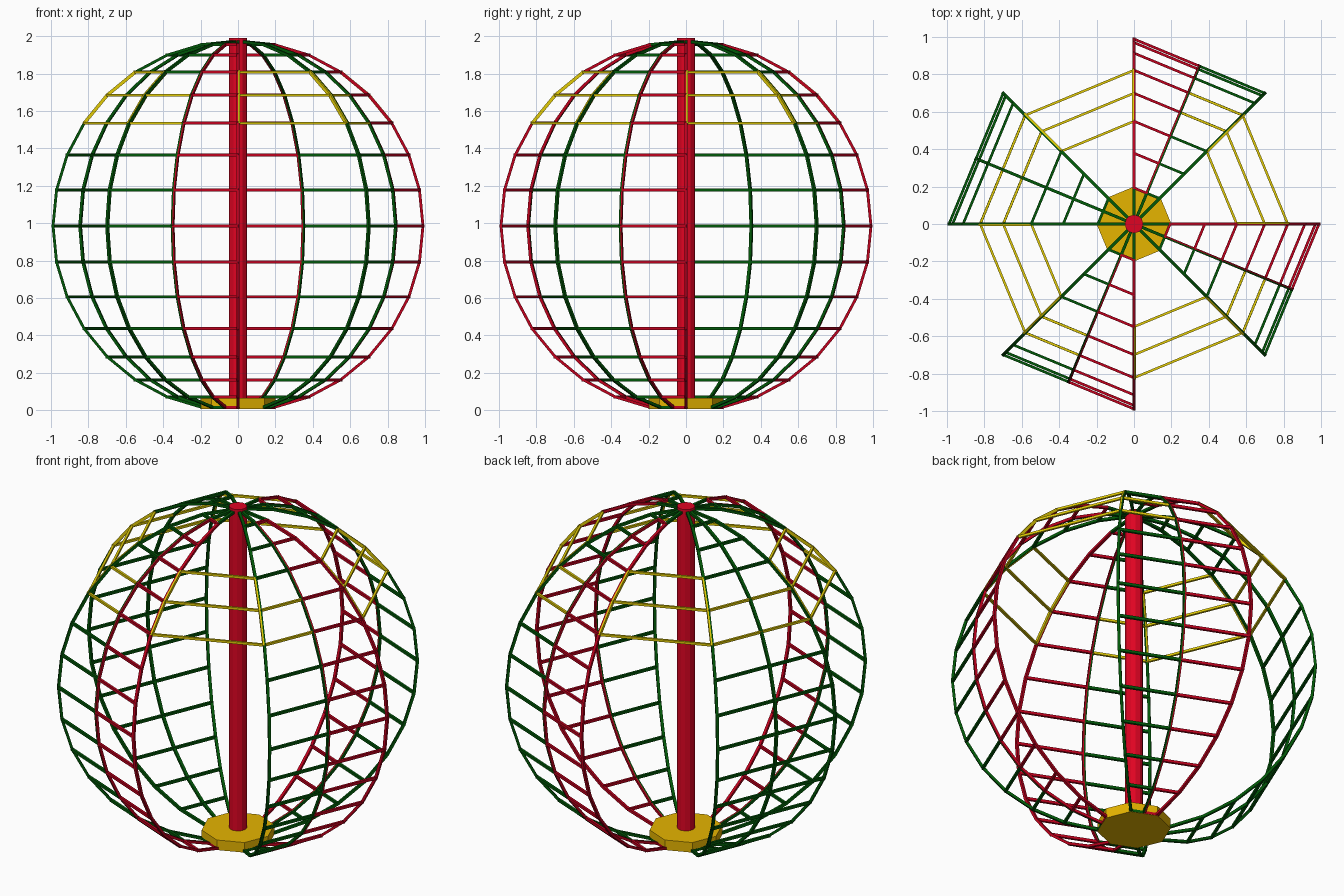
import bpy, bmesh, math
from mathutils import Vector

cube = bpy.data.objects.get("Cube")
if cube:
    bpy.data.objects.remove(cube, do_unlink=True)

RADIUS, CENTRE, STEPS = 0.989, 0.985, 16


def material(name, colour):
    m = bpy.data.materials.new(name)
    m.use_nodes = True
    m.diffuse_color = (*colour, 1)
    m.node_tree.nodes["Principled BSDF"].inputs["Base Color"].default_value = (*colour, 1)
    return m


POLE_RED = material("bright red", (0.74, 0.001, 0.016))
RED = material("crimson", (0.53, 0.0, 0.012))
GREEN = material("dark green", (0.0, 0.095, 0.002))
GOLD = material("gold", (0.79, 0.46, 0.0))
YELLOW = material("yellow", (0.76, 0.60, 0.002))


def finish(bm, name, mat):
    bmesh.ops.recalc_face_normals(bm, faces=bm.faces)
    mesh = bpy.data.meshes.new(name)
    bm.to_mesh(mesh)
    bm.free()
    mesh.materials.append(mat)
    obj = bpy.data.objects.new(name, mesh)
    bpy.context.collection.objects.link(obj)


def bar(bm, a, b, side, wide, thick):
    """Square bar from a to b, with its width along side."""
    along = (b - a).normalized()
    up = along.cross(side).normalized()
    a, b = a - along * thick * 0.3, b + along * thick * 0.3
    ring = [(-1, -1), (1, -1), (1, 1), (-1, 1)]
    ends = [[bm.verts.new(p + side * wide / 2 * u + up * thick / 2 * v) for u, v in ring]
            for p in (a, b)]
    bm.faces.new(ends[0])
    bm.faces.new(ends[1])
    for i in range(4):
        j = (i + 1) % 4
        bm.faces.new((ends[0][i], ends[0][j], ends[1][j], ends[1][i]))


def corner(k, degrees):
    """Point on the globe at latitude step k."""
    t, a = math.pi * k / STEPS, math.radians(degrees)
    r = RADIUS * math.sin(t)
    return Vector((r * math.cos(a), r * math.sin(a), CENTRE + RADIUS * math.cos(t)))


def rail(name, mat, path, side, shift, wide=0.008, thick=0.015):
    """Rail moved sideways by shift."""
    bm = bmesh.new()
    for a, b in zip(path, path[1:]):
        bar(bm, a + side * shift, b + side * shift, side, wide, thick)
    finish(bm, name, mat)


def edge_rail(name, mat, path, degrees, inward):
    """Panel edge: green spoke at the top, and yellow on the open side of the hoops."""
    a = math.radians(degrees)
    side = Vector((math.sin(a), -math.cos(a), 0)) * inward
    rail(name + "_inner", mat, path[1:], side, 0.004)
    rail(name + "_outer_upper", mat, path[1:4], side, -0.004)
    rail(name + "_outer_hoop", YELLOW, path[3:6], side, -0.005, 0.010, 0.018)
    rail(name + "_outer_lower", mat, path[5:], side, -0.004)
    rail(name + "_spoke", GREEN, path[:2], side, 0, 0.016)


# Four flat-chord ladder panels, each with two halves
panels = {"right": (0, RED), "back": (90, RED), "left": (180, GREEN), "front": (270, RED)}
for label, (start, lead) in panels.items():
    first = [corner(k, start) for k in range(STEPS)]
    last = [corner(k, start - 45) for k in range(STEPS)]
    middle = [(p + q) / 2 for p, q in zip(first, last)]
    chord = (last[8] - first[8]).normalized()

    edge_rail(label + "_leading_rail", lead, first, start, 1)
    edge_rail(label + "_trailing_rail", GREEN, last, start - 45, -1)
    rail(label + "_middle_lead_rail", lead, middle[1:], chord, -0.004)
    rail(label + "_middle_lead_spoke", GREEN, middle[:2], chord, -0.004)
    rail(label + "_middle_trail_rail", GREEN, middle, chord, 0.004)

    for half, mat, p, q in (("lead", lead, first, middle), ("trail", GREEN, middle, last)):
        bm = bmesh.new()
        for k in range(1, STEPS):
            if mat is GREEN and k in (4, 5):
                continue  # the yellow hoops serve as rungs here
            bar(bm, p[k], q[k], Vector((0, 0, 1)), 0.016, 0.014)
        finish(bm, label + "_" + half + "_rungs", mat)

# Yellow octagonal hoops around the upper part
for k, name in ((3, "upper_hoop"), (4, "middle_hoop"), (5, "lower_hoop")):
    bm = bmesh.new()
    for i in range(8):
        bar(bm, corner(k, 45 * i), corner(k, 45 * i + 45), Vector((0, 0, 1)), 0.014, 0.013)
    finish(bm, name, YELLOW)


# Central pole and octagonal base
def prism(name, mat, sides, radius, low, high):
    bm = bmesh.new()
    bmesh.ops.create_cone(bm, cap_ends=True, segments=sides, radius1=radius,
                          radius2=radius, depth=high - low)
    bmesh.ops.translate(bm, verts=bm.verts, vec=(0, 0, (low + high) / 2))
    finish(bm, name, mat)


prism("pole", POLE_RED, 12, 0.049, 0.03, 1.99)
prism("base", GOLD, 8, 0.2, 0.006, 0.066)
